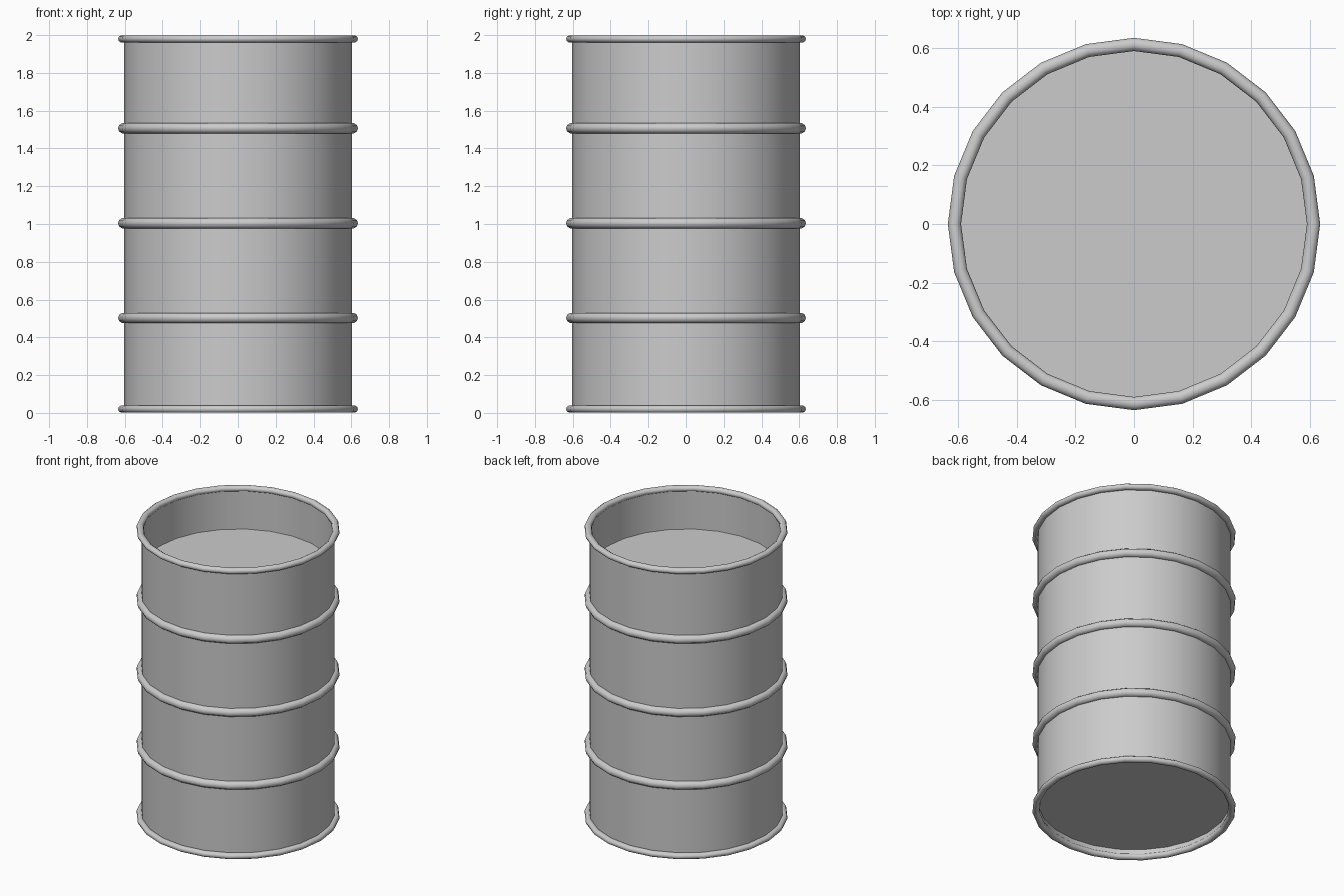
import bpy, bmesh
from math import cos, sin, tau, radians

SIDES = 24
WALL = 0.604

cube = bpy.data.objects.get("Cube")
if cube:
    bpy.data.objects.remove(cube)

steel = bpy.data.materials.new("grey steel")
steel.use_nodes = True
GREY = (0.6, 0.6, 0.6, 1)
steel.diffuse_color = GREY
steel.node_tree.nodes["Principled BSDF"].inputs["Base Color"].default_value = GREY


def finish(name, bm):
    mesh = bpy.data.meshes.new(name)
    bm.to_mesh(mesh)
    bm.free()
    mesh.materials.append(steel)
    obj = bpy.data.objects.new(name, mesh)
    bpy.context.collection.objects.link(obj)
    bpy.ops.object.select_all(action='DESELECT')
    obj.select_set(True)
    bpy.context.view_layer.objects.active = obj
    bpy.ops.object.shade_smooth_by_angle(angle=radians(50))
    return obj


def lathe(name, profile):
    """Spin a closed (radius, height) outline around the z axis."""
    bm = bmesh.new()
    rings = [[bm.verts.new((r * cos(tau * i / SIDES), r * sin(tau * i / SIDES), z))
              for r, z in profile] for i in range(SIDES)]
    count = len(profile)
    for i, ring in enumerate(rings):
        after = rings[(i + 1) % SIDES]
        for j in range(count):
            k = (j + 1) % count
            bm.faces.new((ring[j], after[j], after[k], ring[k]))
    bmesh.ops.recalc_face_normals(bm, faces=bm.faces)
    return finish(name, bm)


def hoop(name, radius, z, width, height, points=10):
    lathe(name, [(radius + width * cos(tau * j / points), z + height * sin(tau * j / points))
                 for j in range(points)])


def disc(name, z, flip):
    bm = bmesh.new()
    bmesh.ops.create_circle(bm, cap_ends=True, segments=SIDES, radius=WALL - 0.003)
    bmesh.ops.translate(bm, verts=bm.verts, vec=(0, 0, z))
    face = next(iter(bm.faces))
    if (face.normal.z < 0) != flip:
        face.normal_flip()
    finish(name, bm)


# Thin open tube, with lid and base set inside it
lathe("drum_wall", [(WALL, 0.02), (WALL, 1.98), (WALL - 0.006, 1.98), (WALL - 0.006, 0.02)])
disc("recessed_lid", 1.705, False)
disc("recessed_base", 0.065, True)

# Rolled rims at both ends
hoop("top_rim", 0.6125, 1.98, 0.0225, 0.02)
hoop("bottom_rim", 0.6125, 0.02, 0.0225, 0.02)

# Stiffening hoops
for label, z in (("lower", 0.503), ("middle", 1.004), ("upper", 1.507)):
    hoop(label + "_hoop", 0.606, z, 0.029, 0.028)
